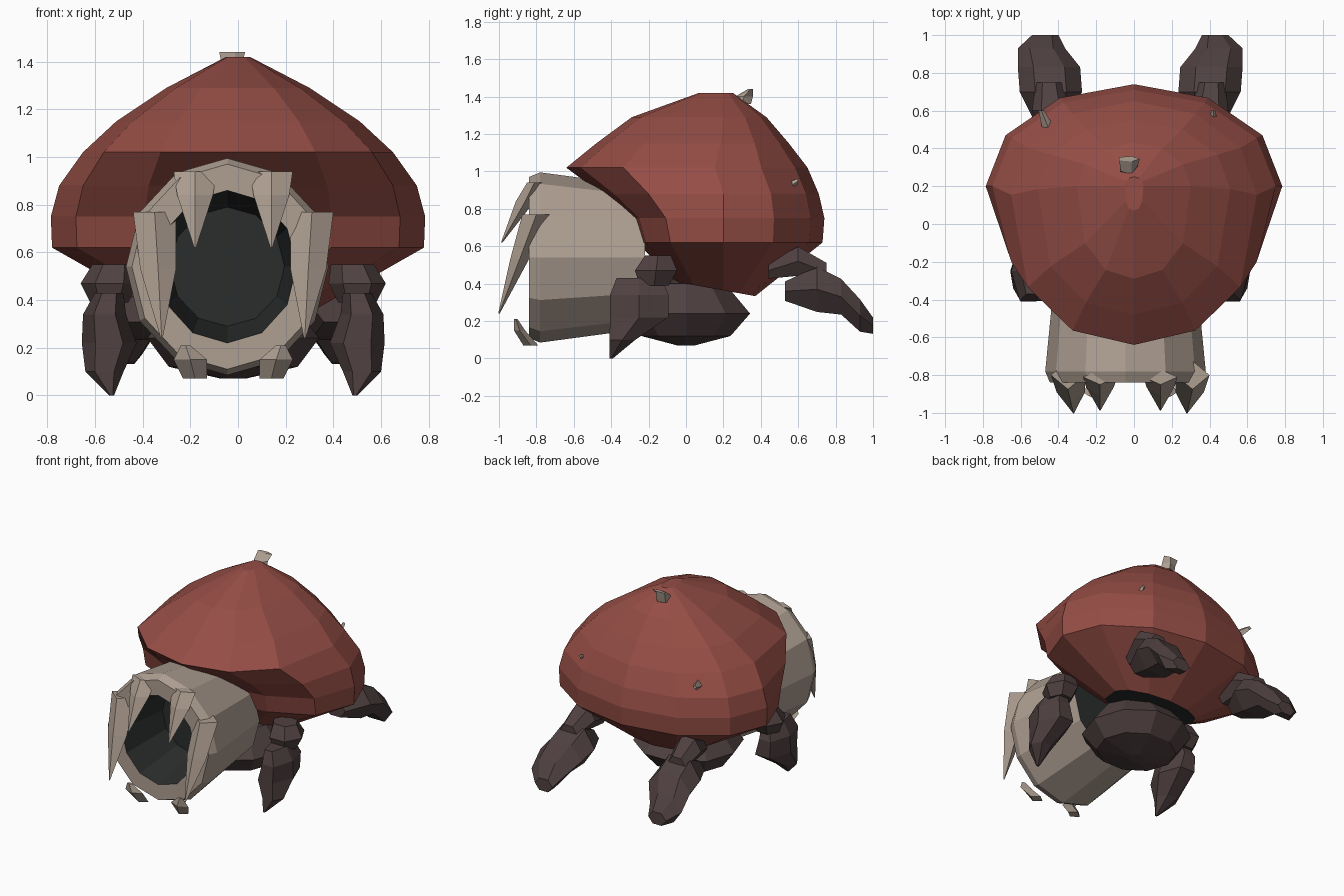
import bpy
import bmesh
import math
from mathutils import Vector

start_cube = bpy.data.objects.get("Cube")
if start_cube:
    bpy.data.objects.remove(start_cube, do_unlink=True)


def make_material(name, red, green, blue):
    material = bpy.data.materials.new(name)
    colour = (red, green, blue, 1)
    material.diffuse_color = colour
    material.use_nodes = True
    shader = next(n for n in material.node_tree.nodes if n.type == "BSDF_PRINCIPLED")
    shader.inputs["Base Color"].default_value = colour
    return material


SHELL_RED = make_material("shell red", 0.30, 0.075, 0.06)
BONE = make_material("bone beige", 0.43, 0.35, 0.29)
HIDE = make_material("hide brown", 0.08, 0.052, 0.052)
MOUTH = make_material("mouth black", 0.024, 0.026, 0.026)

# The paired parts mirror about a plane slightly off centre
MIRROR_X = -0.02


def build_rings(name, rings, materials, cap_start=True, cap_end=True):
    """Skin a list of point rings into one flat-shaded mesh object."""
    bm = bmesh.new()
    loops = [[bm.verts.new(point) for point in ring] for ring in rings]
    for lower, upper in zip(loops, loops[1:]):
        count = len(lower)
        for i in range(count):
            j = (i + 1) % count
            bm.faces.new((lower[i], lower[j], upper[j], upper[i]))
    if cap_start:
        bm.faces.new(loops[0][::-1])
    if cap_end:
        bm.faces.new(loops[-1])
    bmesh.ops.recalc_face_normals(bm, faces=bm.faces)
    mesh = bpy.data.meshes.new(name)
    bm.to_mesh(mesh)
    bm.free()
    for material in materials:
        mesh.materials.append(material)
    part = bpy.data.objects.new(name, mesh)
    bpy.context.scene.collection.objects.link(part)
    return part


def oval(centre, half_width, half_depth, sides, upright, turn=0.0):
    """One oval ring, lying flat or standing upright across the y axis."""
    points = []
    for i in range(sides):
        angle = math.tau * i / sides + turn
        across = half_width * math.cos(angle)
        along = half_depth * math.sin(angle)
        offset = Vector((across, 0, along)) if upright else Vector((across, along, 0))
        points.append(Vector(centre) + offset)
    return points


def loft(name, stations, material, sides=6, upright=False, turn=0.0, **caps):
    rings = [oval(s[:3], s[3], s[4], sides, upright, turn) for s in stations]
    return build_rings(name, rings, [material], **caps)


def loft_pair(name, stations, material, **options):
    loft("left_" + name, stations, material, **options)
    mirrored = [(2 * MIRROR_X - s[0], *s[1:]) for s in stations]
    loft("right_" + name, mirrored, material, **options)


# Domed shell: height, half width, front edge and back edge of each ring
SHELL_RINGS = [
    (0.40, 0.33, -0.06, 0.37),
    (0.62, 0.78, -0.26, 0.73),
    (0.75, 0.785, -0.30, 0.74),
    (0.88, 0.75, -0.45, 0.71),
    (1.02, 0.65, -0.64, 0.65),
    (1.15, 0.51, -0.48, 0.55),
    (1.29, 0.30, -0.29, 0.43),
    (1.42, 0.05, 0.07, 0.25),
]


def shell_ring(height, width, front, back):
    middle = min(0.2, (front + back) / 2 + 0.15)
    points = []
    for i in range(12):
        angle = math.tau * i / 12
        forward = math.cos(angle)
        if forward > 0:
            y = middle + (front - middle) * forward ** 0.7
        else:
            y = middle + (middle - back) * forward
        # The belly rim tips down towards the back
        tilt = 0.18 * y if height < 0.5 else 0
        points.append((width * math.sin(angle), y, height - tilt))
    return points


shell = build_rings("shell", [shell_ring(*r) for r in SHELL_RINGS], [SHELL_RED, MOUTH])
for face in shell.data.polygons:
    if face.center.z < 0.42 and abs(face.normal.z) > 0.9:
        face.material_index = 1

# Tube head with a thick bone lip and a dark throat
HEAD_X, HEAD_Z = -0.045, 0.54


def head_stations(*sizes):
    return [(HEAD_X, y, HEAD_Z, width, height) for y, width, height in sizes]


loft("head", head_stations((-0.84, 0.29, 0.32), (-0.84, 0.40, 0.43), (-0.78, 0.425, 0.455),
                           (-0.22, 0.37, 0.38)),
     BONE, sides=12, upright=True, cap_start=False, cap_end=False)
loft("throat", head_stations((-0.84, 0.29, 0.32), (-0.45, 0.24, 0.25)),
     MOUTH, sides=12, upright=True, cap_start=False)
loft("head_back", head_stations((-0.23, 0.37, 0.38), (-0.22, 0.37, 0.38)),
     MOUTH, sides=12, upright=True)

# Fangs: four-sided spikes around the mouth
loft_pair("upper_fang", [
    (0.14, -0.81, 0.94, 0.09, 0.04),
    (0.14, -0.86, 0.84, 0.075, 0.05),
    (0.14, -0.985, 0.62, 0.004, 0.004),
], BONE, sides=4)
loft_pair("side_fang", [
    (0.31, -0.80, 0.77, 0.09, 0.075),
    (0.295, -0.89, 0.53, 0.075, 0.05),
    (0.28, -1.0, 0.24, 0.004, 0.004),
], BONE, sides=4)
loft_pair("lower_tooth", [
    (0.18, -0.91, 0.21, 0.02, 0.01),
    (0.16, -0.89, 0.15, 0.07, 0.03),
    (0.14, -0.83, 0.07, 0.05, 0.04),
], BONE, sides=4)

# Rounded belly under the shell
loft("belly", [
    (MIRROR_X, 0, 0.07, 0.05, 0.05),
    (MIRROR_X, 0, 0.12, 0.27, 0.25),
    (MIRROR_X, 0, 0.24, 0.36, 0.36),
    (MIRROR_X, 0, 0.40, 0.24, 0.22),
    (MIRROR_X, 0, 0.43, 0.06, 0.06),
], HIDE, sides=10)

# Front legs: a knuckle at the shell and a pointed lower leg
loft_pair("front_hip", [
    (0.48, -0.15, 0.55, 0.09, 0.08),
    (0.50, -0.16, 0.47, 0.12, 0.13),
    (0.50, -0.17, 0.39, 0.08, 0.09),
], HIDE)
loft_pair("front_leg", [
    (0.50, -0.25, 0.43, 0.06, 0.14),
    (0.52, -0.25, 0.34, 0.09, 0.18),
    (0.50, -0.25, 0.22, 0.115, 0.18),
    (0.52, -0.34, 0.10, 0.08, 0.08),
    (0.49, -0.40, 0.0, 0.01, 0.01),
], HIDE)

# Back legs: a knuckle and a lower leg that trails behind
loft_pair("back_hip", [
    (0.38, 0.44, 0.47, 0.06, 0.05),
    (0.40, 0.60, 0.52, 0.10, 0.09),
    (0.41, 0.75, 0.46, 0.07, 0.06),
], HIDE, upright=True)
loft_pair("back_leg", [
    (0.40, 0.53, 0.36, 0.08, 0.06),
    (0.40, 0.70, 0.37, 0.165, 0.14),
    (0.41, 0.83, 0.33, 0.165, 0.11),
    (0.45, 0.93, 0.23, 0.125, 0.10),
    (0.43, 1.0, 0.175, 0.07, 0.05),
], HIDE, upright=True)

# Small spikes on the back of the shell
loft("top_spike", [
    (-0.03, 0.30, 1.36, 0.05, 0.05),
    (-0.03, 0.31, 1.40, 0.05, 0.05),
    (-0.03, 0.345, 1.44, 0.06, 0.015),
], BONE, sides=5)
loft("left_spike", [
    (0.42, 0.54, 0.91, 0.02, 0.03),
    (0.42, 0.60, 0.95, 0.012, 0.012),
], BONE, sides=4, upright=True)
loft("right_spike", [
    (-0.45, 0.50, 0.94, 0.035, 0.04),
    (-0.49, 0.60, 0.97, 0.015, 0.015),
], BONE, sides=4, upright=True)
